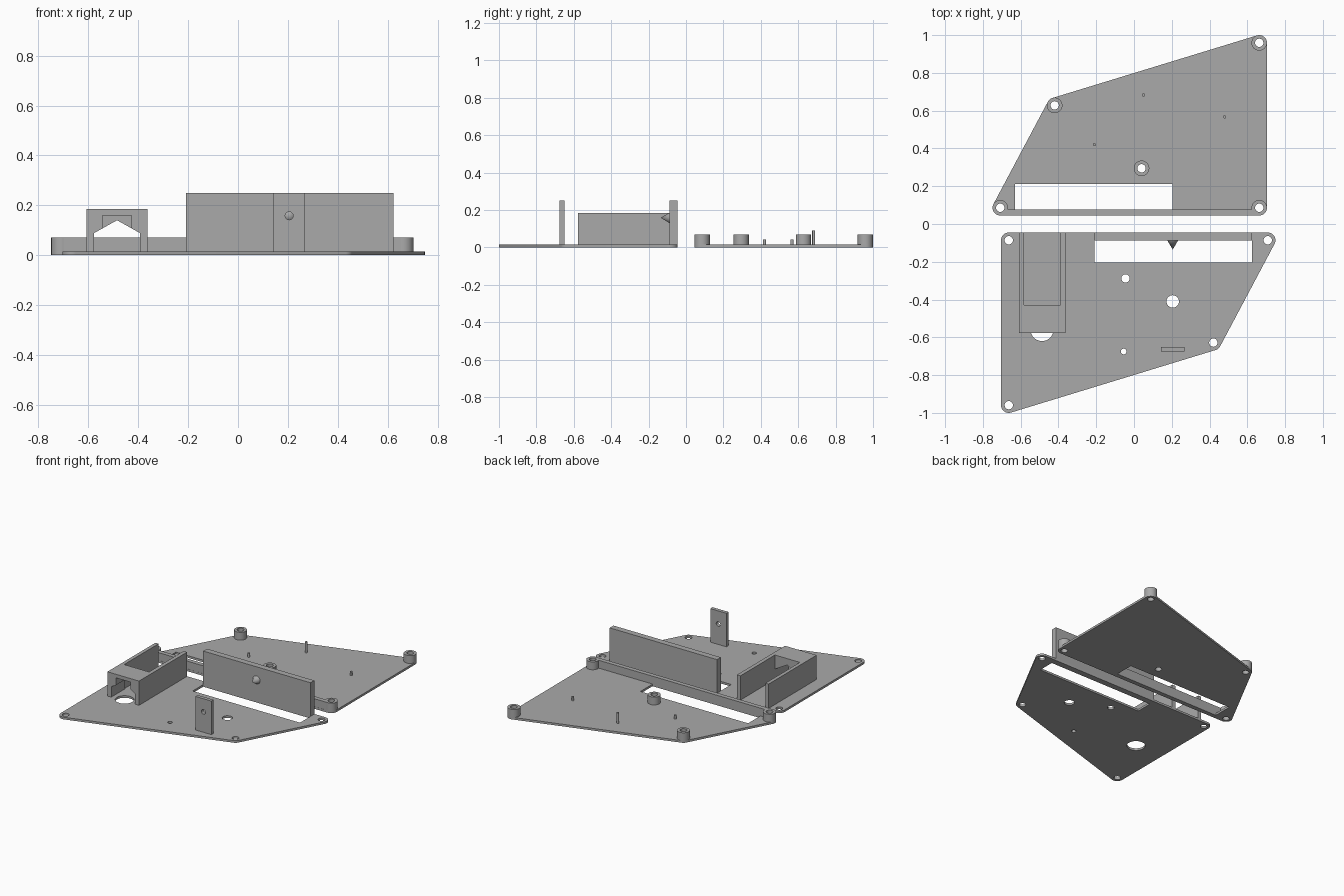
import bpy, bmesh
from math import sin, cos, tau
from mathutils import Vector
from mathutils.geometry import convex_hull_2d

if "Cube" in bpy.data.objects:
    bpy.data.objects.remove(bpy.data.objects["Cube"])

grey = bpy.data.materials.new("plain grey")
grey.use_nodes = True
GREY = (0.4, 0.4, 0.4, 1)
grey.diffuse_color = GREY
grey.node_tree.nodes["Principled BSDF"].inputs["Base Color"].default_value = GREY

T = 0.015          # plate thickness
R, HOLE = 0.041, 0.022
POST_TOP = 0.07


def circle(x, y, r, n=40):
    return [(x + r * cos(tau * i / n), y + r * sin(tau * i / n)) for i in range(n)]


def rect(x0, x1, y0, y1):
    return [(x0, y0), (x1, y0), (x1, y1), (x0, y1)]


def prism(name, pts, a, b, along="z"):
    """Extrude a flat outline from a to b along z, or along y for an (x, z) outline."""
    place = (lambda p, t: (p[0], p[1], t)) if along == "z" else (lambda p, t: (p[0], t, p[1]))
    bm = bmesh.new()
    face = bm.faces.new([bm.verts.new(place(p, a)) for p in pts])
    ext = bmesh.ops.extrude_face_region(bm, geom=[face])
    moved = [g for g in ext["geom"] if isinstance(g, bmesh.types.BMVert)]
    bmesh.ops.translate(bm, verts=moved, vec=Vector(place((0, 0), b - a)))
    bmesh.ops.recalc_face_normals(bm, faces=bm.faces)
    mesh = bpy.data.meshes.new(name)
    bm.to_mesh(mesh)
    bm.free()
    mesh.materials.append(grey)
    ob = bpy.data.objects.new(name, mesh)
    bpy.context.collection.objects.link(ob)
    return ob


def activate(ob):
    bpy.ops.object.select_all(action="DESELECT")
    ob.select_set(True)
    bpy.context.view_layer.objects.active = ob


def cut(ob, *cutters):
    """Subtract each cutter, then discard it."""
    activate(ob)
    for c in cutters:
        mod = ob.modifiers.new("cut", "BOOLEAN")
        mod.operation, mod.solver, mod.object = "DIFFERENCE", "EXACT", c
        bpy.ops.object.modifier_apply(modifier=mod.name)
        bpy.data.objects.remove(c)
    return ob


def drill(x, y, r=HOLE):
    return prism("drill", circle(x, y, r), -0.1, 0.4)


def plate(name, corners, slot, holes):
    """Rounded plate around the corner holes, with a slot and further holes."""
    cloud = [p for c in corners for p in circle(*c, R)]
    outline = [cloud[i] for i in convex_hull_2d(cloud)]
    ob = prism(name, outline, 0, T)
    return cut(ob, prism("slot", rect(*slot), -0.1, 0.1),
               *[drill(*c) for c in corners], *[drill(*h) for h in holes])


corners = [(0.663, 0.959), (-0.42, 0.628), (-0.708, 0.086), (0.663, 0.086)]
centre = (0.04, 0.295)

# Back half: plate, edge rail, screw posts and pegs
plate("back_plate", corners, (-0.63, 0.205, 0.077, 0.212), [centre])
cut(prism("back_edge_rail", rect(-0.708, 0.663, 0.046, 0.077), T, POST_TOP),
    *[drill(*c, R - 0.0005) for c in corners[2:]])
for i, c in enumerate(corners + [centre]):
    cut(prism(f"screw_post_{i + 1}", circle(*c, R), T, POST_TOP), drill(*c))
for i, (x, y, top) in enumerate([(0.05, 0.683, 0.09), (-0.21, 0.42, 0.042), (0.48, 0.567, 0.042)]):
    prism(f"peg_{i + 1}", circle(x, y, 0.008, 20), T, top)

# Front half: the same outline turned half way round
plate("front_plate", [(-x, -y) for x, y in corners], (-0.208, 0.624, -0.205, -0.088),
      [(-0.045, -0.288), (0.205, -0.41, 0.033), (-0.055, -0.675, 0.015), (-0.487, -0.56, 0.06)])

# Tall wall with pointed pin facing the sighting tab
prism("tall_wall", rect(-0.208, 0.624, -0.088, -0.046), T, 0.25)
bpy.ops.mesh.primitive_cone_add(vertices=40, radius1=0.028, radius2=0, depth=0.047,
                                location=(0.205, -0.1115, 0.158), rotation=(tau / 4, 0, 0))
pin = bpy.context.object
pin.name = "wall_pin"
pin.data.materials.append(grey)
cut(prism("sighting_tab", rect(0.142, 0.267, -0.675, -0.65), T, 0.25),
    prism("tab_hole", circle(0.205, 0.158, 0.016), -0.8, -0.6, "y"))

# Channel housing: open tray at the back, roofed mouth at the front
gable = [(-0.578, 0), (-0.392, 0), (-0.392, 0.088), (-0.485, 0.14), (-0.578, 0.088)]
cut(prism("channel_housing", rect(-0.608, -0.363, -0.578, -0.046), T, 0.185),
    prism("tray", rect(-0.583, -0.39, -0.428, 0), 0, 0.4),
    prism("passage", gable, -0.7, -0.4, "y"),
    prism("mouth_notch", rect(-0.543, -0.428, 0.05, 0.16), -0.7, -0.5, "y"))

# Smooth the round sides, keep corners sharp
for ob in list(bpy.context.collection.objects):
    if ob.type == "MESH" and grey.name in ob.data.materials:
        activate(ob)
        bpy.ops.object.shade_smooth_by_angle()
